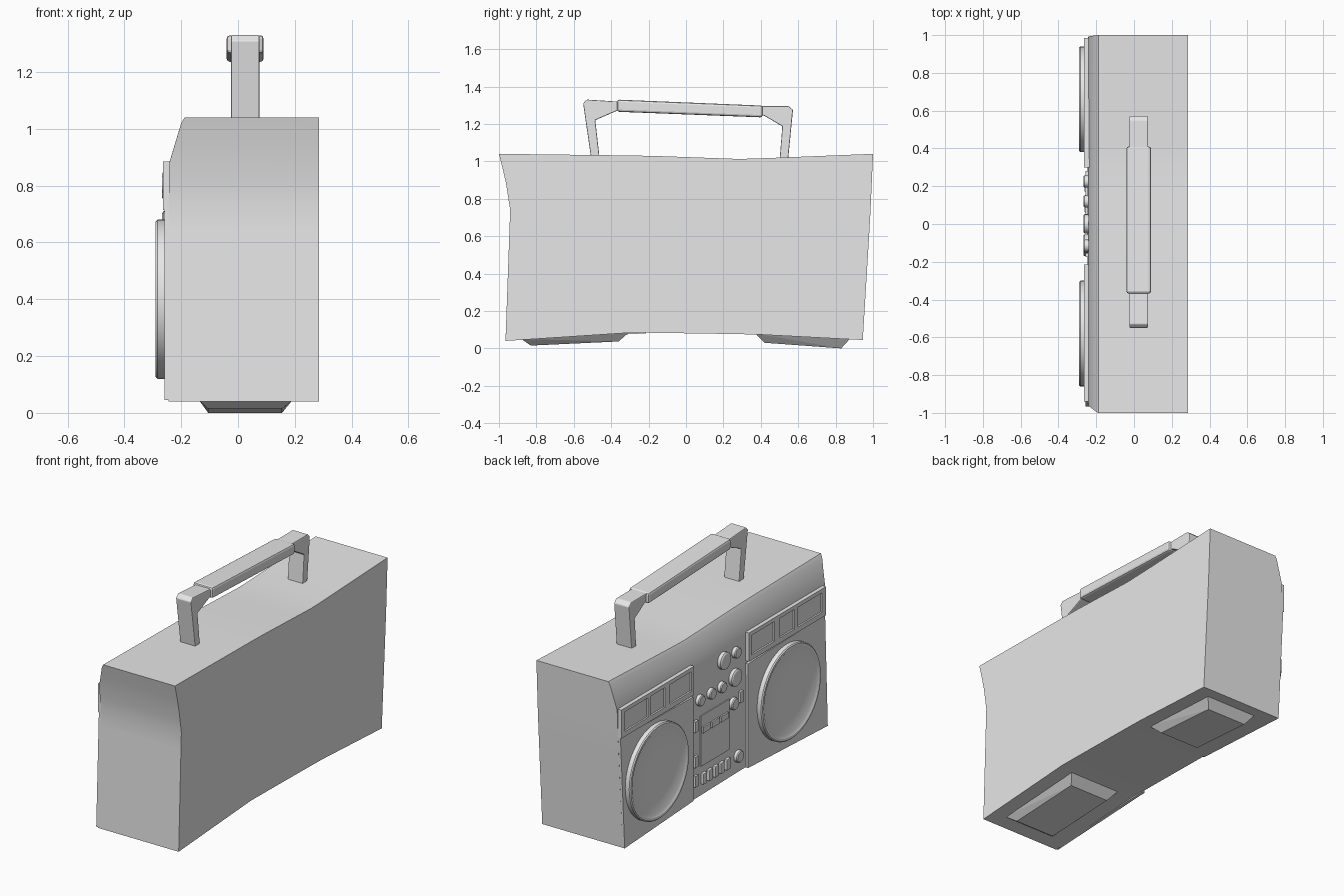
import bpy, bmesh, math

cube = bpy.data.objects.get("Cube")
if cube:
    bpy.data.objects.remove(cube, do_unlink=True)

grey = bpy.data.materials.new("plain grey")
grey.use_nodes = True
grey.diffuse_color = (0.8, 0.8, 0.8, 1)
grey.node_tree.nodes["Principled BSDF"].inputs["Base Color"].default_value = (0.8, 0.8, 0.8, 1)


def finish(name, bm, bevel=0, smooth=False):
    bmesh.ops.recalc_face_normals(bm, faces=bm.faces)
    mesh = bpy.data.meshes.new(name)
    bm.to_mesh(mesh)
    bm.free()
    mesh.materials.append(grey)
    ob = bpy.data.objects.new(name, mesh)
    bpy.context.collection.objects.link(ob)
    if bevel:
        mod = ob.modifiers.new("bevel", 'BEVEL')
        mod.width, mod.segments = bevel, 2
    if smooth:
        bpy.ops.object.select_all(action='DESELECT')
        ob.select_set(True)
        bpy.context.view_layer.objects.active = ob
        bpy.ops.object.shade_smooth_by_angle(angle=math.radians(30))
    return ob


def slab(name, outline, x0, x1, bevel=0):
    """Side outline of (y, z) points, extruded along x."""
    bm = bmesh.new()
    a = [bm.verts.new((x0, y, z)) for y, z in outline]
    b = [bm.verts.new((x1, y, z)) for y, z in outline]
    bm.faces.new(a)
    bm.faces.new(b)
    for i in range(len(a)):
        j = (i + 1) % len(a)
        bm.faces.new((a[i], a[j], b[j], b[i]))
    return finish(name, bm, bevel)


def plate(name, y, z, w, h, x0=-0.24, x1=-0.258, bevel=0):
    w, h = w / 2, h / 2
    slab(name, [(y - w, z - h), (y + w, z - h), (y + w, z + h), (y - w, z + h)], x0, x1, bevel)


def lathe(name, y, z, profile, n):
    """Round part about an x axis; profile of (x, radius)."""
    bm = bmesh.new()
    rings = []
    for x, r in profile:
        angles = [2 * math.pi * k / n for k in range(n)]
        rings.append([bm.verts.new((x, y + r * math.cos(t), z + r * math.sin(t))) for t in angles])
    for a, b in zip(rings, rings[1:]):
        for k in range(n):
            j = (k + 1) % n
            bm.faces.new((a[k], a[j], b[j], b[k]))
    bm.faces.new(rings[0])
    bm.faces.new(rings[-1])
    finish(name, bm, smooth=True)


def interp(points, t):
    for (a, va), (b, vb) in zip(points, points[1:]):
        if t <= b:
            return va + (vb - va) * (t - a) / (b - a)
    return points[-1][1]


# Warped case: grid of height rows and length stations, front and back skins
low_end = [(0, -0.965), (0.7, -0.94), (0.86, -0.965), (1, -1)]
high_end = [(0, 0.945), (0.66, 0.985), (1, 1)]
bottom = [(0, 0.04), (0.36, 0.085), (0.7, 0.075), (1, 0.045)]
top = [(0, 1.04), (0.4, 1.03), (0.65, 1.012), (1, 1.04)]
front = [(0, -0.245), (0.84, -0.242), (0.98, -0.2), (1, -0.188)]
rows = [0, 0.2, 0.4, 0.6, 0.7, 0.78, 0.84, 0.91, 0.98, 1]
N = 14

bm = bmesh.new()
skins = [[], []]
for t in rows:
    for skin, x in zip(skins, (interp(front, t), 0.285)):
        line = []
        for i in range(N + 1):
            s = i / N
            lo, hi = interp(bottom, s), interp(top, s)
            y0, y1 = interp(low_end, t), interp(high_end, t)
            line.append(bm.verts.new((x, y0 + (y1 - y0) * s, lo + (hi - lo) * t)))
        skin.append(line)
F, B = skins
for r in range(len(rows) - 1):
    for skin in skins:
        for i in range(N):
            bm.faces.new((skin[r][i], skin[r][i + 1], skin[r + 1][i + 1], skin[r + 1][i]))
    for i in (0, N):
        bm.faces.new((F[r][i], B[r][i], B[r + 1][i], F[r + 1][i]))
for r in (0, -1):
    for i in range(N):
        bm.faces.new((F[r][i], F[r][i + 1], B[r][i + 1], B[r][i]))
finish("case", bm, smooth=True)

# Speaker panels, window headers and round speakers on each side
sides = [("left", 0.3, 0.985, 0.945, 0.66), ("right", -0.215, -0.94, -0.965, -0.58)]
for side, inner, outer, foot, centre in sides:
    slab(side + "_speaker_panel",
         [(inner, 0.08), (foot, 0.045), (outer, 0.715), (inner, 0.7)], -0.24, -0.258)
    slab(side + "_header",
         [(inner, 0.715), (outer, 0.725), (outer, 0.88), (inner, 0.88)], -0.23, -0.254)

    def bar(label, f0, f1, z0, z1):
        ya, yb = inner + (outer - inner) * f0, inner + (outer - inner) * f1
        slab(side + label, [(ya, z0), (yb, z0), (yb, z1), (ya, z1)], -0.24, -0.264)

    bar("_header_bottom_rail", 0, 1, 0.715, 0.745)
    bar("_header_top_rail", 0, 1, 0.862, 0.885)
    for f0, f1 in ((0, 0.035), (0.33, 0.4), (0.59, 0.635), (0.95, 1)):
        bar("_header_post", f0, f1, 0.745, 0.862)

    lathe(side + "_speaker", centre, 0.4,
          [(-0.24, 0.28), (-0.284, 0.28), (-0.29, 0.274), (-0.29, 0.26),
           (-0.281, 0.245), (-0.277, 0.12), (-0.276, 0.03)], 48)

# Control knobs on the centre panel
knobs = [(0.0, 0.8, 0.05), (-0.115, 0.805, 0.032), (-0.105, 0.66, 0.05),
         (0.225, 0.65, 0.032), (0.12, 0.65, 0.032), (0.02, 0.65, 0.032),
         (-0.09, 0.51, 0.035), (-0.135, 0.18, 0.035)]
for y, z, r in knobs:
    lathe("knob", y, z, [(-0.235, r), (-0.262, r), (-0.267, r * 0.85)], 24)

# Tape door, its tabs, bottom keys and small side switches
plate("tape_door", 0.08, 0.4, 0.27, 0.3, x1=-0.249)
for i in range(3):
    plate("tape_tab", 0.17 - i * 0.085, 0.465, 0.07, 0.035)
for i in range(5):
    plate("key", 0.19 - i * 0.055, 0.175, 0.036, 0.065, x1=-0.262, bevel=0.004)
for y, z in ((0.265, 0.51), (0.265, 0.3), (0.265, 0.185), (-0.16, 0.525)):
    plate("switch", y, z, 0.03, 0.065)

# Carrying handle: two bent legs and a thicker grip
slab("handle_leg_right",
     [(-0.505, 1.0), (-0.55, 1.31), (-0.53, 1.33), (-0.34, 1.318), (-0.34, 1.282),
      (-0.375, 1.268), (-0.485, 1.22), (-0.46, 1.0)], -0.025, 0.075, 0.005)
slab("handle_leg_left",
     [(0.545, 1.0), (0.572, 1.275), (0.55, 1.295), (0.39, 1.295), (0.39, 1.25),
      (0.42, 1.243), (0.515, 1.187), (0.5, 1.0)], -0.025, 0.075, 0.005)
slab("handle_grip", [(-0.368, 1.265), (0.41, 1.235), (0.41, 1.298), (-0.368, 1.33)],
     -0.04, 0.09, 0.012)

# Tapered feet that follow the arched underside
feet = [("foot_right", (-0.88, 0.05), (-0.3, 0.09), (-0.83, 0.015), (-0.36, 0.037)),
        ("foot_left", (0.37, 0.08), (0.88, 0.055), (0.42, 0.03), (0.83, 0.0))]
for name, a, b, c, d in feet:
    bm = bmesh.new()
    for (y, z), x0, x1 in ((a, -0.145, 0.2), (b, -0.145, 0.2), (c, -0.105, 0.155), (d, -0.105, 0.155)):
        bm.verts.new((x0, y, z))
        bm.verts.new((x1, y, z))
    bmesh.ops.convex_hull(bm, input=bm.verts)
    finish(name, bm)
